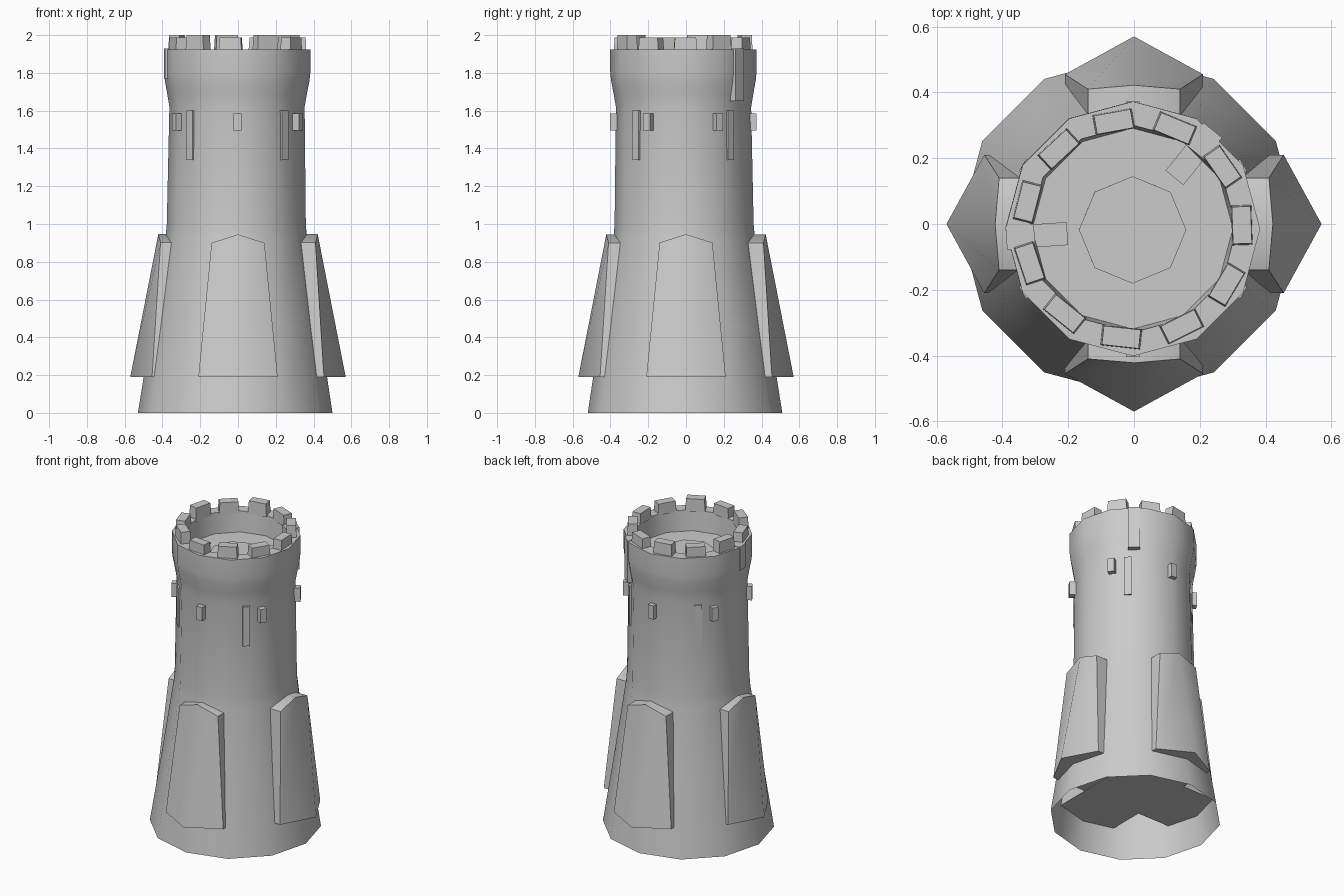
import bpy, bmesh, math
from mathutils import Vector, Matrix

if "Cube" in bpy.data.objects:
    bpy.data.objects.remove(bpy.data.objects["Cube"])


def finish(name, bm, angle=None):
    bmesh.ops.recalc_face_normals(bm, faces=bm.faces)
    me = bpy.data.meshes.new(name)
    bm.to_mesh(me)
    bm.free()
    ob = bpy.data.objects.new(name, me)
    bpy.context.collection.objects.link(ob)
    if angle:
        bpy.ops.object.select_all(action='DESELECT')
        ob.select_set(True)
        bpy.context.view_layer.objects.active = ob
        bpy.ops.object.shade_smooth_by_angle(angle=math.radians(angle))
    return ob


def loft(bm, rings, cap_start=False, cap_end=True):
    loops = [[bm.verts.new(p) for p in ring] for ring in rings]
    n = len(loops[0])
    for a, b in zip(loops, loops[1:]):
        for i in range(n):
            j = (i + 1) % n
            bm.faces.new((a[i], a[j], b[j], b[i]))
    if cap_start:
        bm.faces.new(loops[0][::-1])
    if cap_end:
        bm.faces.new(loops[-1])


def ring(r, z, n=12):
    t = z / 2
    cx, cy = -0.015 + 0.012 * t, -0.005 - 0.01 * t
    return [(cx + r * math.cos(2 * math.pi * i / n),
             cy + r * math.sin(2 * math.pi * i / n), z) for i in range(n)]


CENTRE = Vector((-0.003, -0.015, 0))


def radial_box(name, deg, r0, r1, width, z0, z1, taper=1.0):
    """Box reaching outward from r0 to r1 at the given angle round the tower."""
    bm = bmesh.new()
    w = width / 2
    rm, rh = (r0 + r1) / 2, (r1 - r0) / 2

    def rect(z, k):
        return [(rm - rh * k, -w * k, z), (rm + rh * k, -w * k, z),
                (rm + rh * k, w * k, z), (rm - rh * k, w * k, z)]
    loft(bm, [rect(z0, 1), rect(z1, taper)], cap_start=True)
    bm.transform(Matrix.Translation(CENTRE) @ Matrix.Rotation(math.radians(deg), 4, 'Z'))
    return finish(name, bm)


# Hollow tower shell, flared parapet and sunken floor
bm = bmesh.new()
profile = [(0.515, 0), (0.445, 0.45), (0.374, 0.93), (0.368, 1.0), (0.358, 1.62),
           (0.370, 1.69), (0.383, 1.76), (0.387, 1.80), (0.387, 1.925),
           (0.315, 1.925), (0.305, 1.79)]
loft(bm, [ring(r, z) for r, z in profile])
finish("tower_body", bm, 40)

# Trapdoor in the roof floor
bm = bmesh.new()
loft(bm, [[(x, y - 0.004, z) for x, y, z in ring(0.163, z, 8)] for z in (1.785, 1.796)])
finish("roof_hatch", bm)

# Two crossing slabs whose ends form the four pointed buttresses
for k, name in enumerate(("buttress_pair_front_back", "buttress_pair_sides")):
    bm = bmesh.new()
    low = [(0.57, 0, 0.19), (0.455, 0.21, 0.19), (-0.455, 0.21, 0.19),
           (-0.57, 0, 0.19), (-0.455, -0.21, 0.19), (0.455, -0.21, 0.19)]
    high = [(0.422, 0, 0.945), (0.41, 0.14, 0.9), (-0.41, 0.14, 0.9),
            (-0.422, 0, 0.945), (-0.41, -0.14, 0.9), (0.41, -0.14, 0.9)]
    loft(bm, [low, high], cap_start=True, cap_end=False)
    # pitched top
    bm.verts.ensure_lookup_table()
    v = bm.verts[6:12]
    bm.faces.new((v[0], v[1], v[2], v[3]))
    bm.faces.new((v[0], v[3], v[4], v[5]))
    bm.transform(Matrix.Translation((0, 0, 0.001 * k)) @
                 Matrix.Rotation(math.radians(90 * (1 - k)), 4, 'Z'))
    finish(name, bm, 58)

# Eleven battlement blocks
for i in range(11):
    radial_box("merlon_%d" % i, 2 + i * 360 / 11, 0.300, 0.362, 0.122,
               1.915, 2.0 if i % 2 else 1.988, 0.92)

# Six projecting stones
for i in range(6):
    radial_box("stone_stub_%d" % i, -90 + 60 * i, 0.33, 0.388, 0.042, 1.495, 1.585)

# Four narrow arrow slits
for i in range(4):
    radial_box("arrow_slit_%d" % i, 45 + 90 * i, 0.335, 0.358, 0.045, 1.34, 1.60)

# Two roof chutes with outer panels
for i, (deg, z0, z1) in enumerate(((51, 1.65, 1.928), (184, 1.77, 1.928))):
    radial_box("chute_panel_%d" % i, deg, 0.30, 0.386, 0.072, z0, z1)
    radial_box("chute_plank_%d" % i, deg, 0.20, 0.31, 0.07, 1.785, 1.80)
